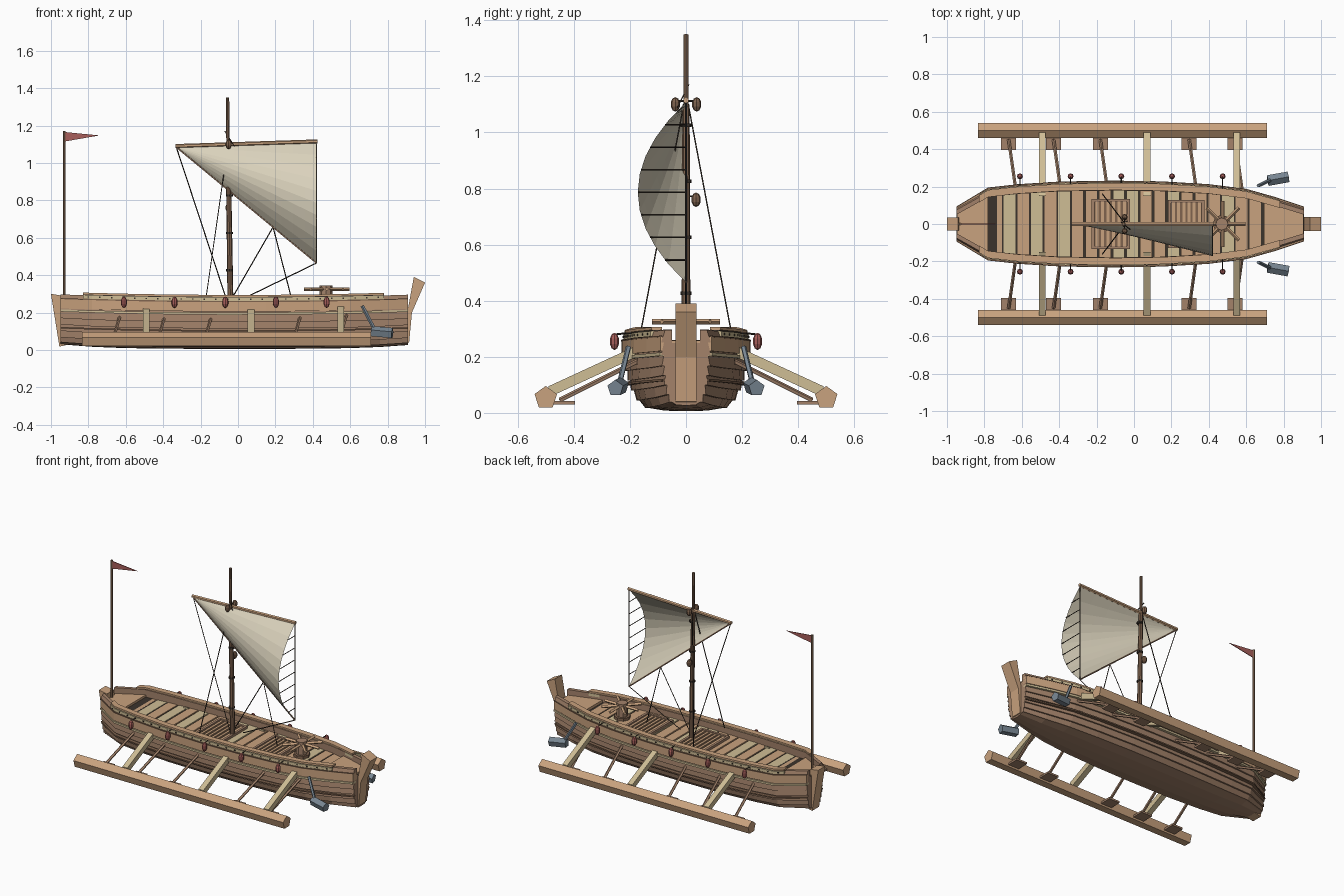
import bpy, bmesh, math
from mathutils import Vector

cube = bpy.data.objects.get("Cube")
if cube:
    bpy.data.objects.remove(cube, do_unlink=True)


def material(name, hexcode):
    srgb = [int(hexcode[i:i + 2], 16) / 255 for i in (0, 2, 4)]
    col = [c / 12.92 if c < 0.04 else ((c + 0.055) / 1.055) ** 2.4 for c in srgb] + [1]
    m = bpy.data.materials.new(name)
    m.use_nodes = True
    m.diffuse_color = col
    m.node_tree.nodes["Principled BSDF"].inputs["Base Color"].default_value = col
    return m


tan = material("tan wood", "C9A27E")
light = material("light wood", "CFBD95")
plank = material("plank brown", "A3826A")
brown = material("dark brown wood", "80644F")
dark = material("rope black", "3B332C")
cloth = material("sail cream", "DAD2BC")
red = material("red", "A85F5B")
metal = material("grey metal", "788692")


def finish(name, bm, *mats):
    bmesh.ops.recalc_face_normals(bm, faces=bm.faces)
    me = bpy.data.meshes.new(name)
    bm.to_mesh(me)
    bm.free()
    ob = bpy.data.objects.new(name, me)
    bpy.context.collection.objects.link(ob)
    for m in mats:
        me.materials.append(m)
    return ob


def loft(name, rings, *mats, rule=None):
    """Skin closed rings in order and cap both ends."""
    bm = bmesh.new()
    vs = [[bm.verts.new(p) for p in r] for r in rings]
    n = len(vs[0])
    for a, b in zip(vs, vs[1:]):
        for i in range(n):
            f = bm.faces.new((a[i], a[(i + 1) % n], b[(i + 1) % n], b[i]))
            f.material_index = rule(i) if rule else 0
    bm.faces.new(vs[0])
    bm.faces.new(vs[-1])
    return finish(name, bm, *mats)


def rod(name, p0, p1, r, mat, sides=6, r2=None):
    p0, p1 = Vector(p0), Vector(p1)
    bm = bmesh.new()
    bmesh.ops.create_cone(bm, cap_ends=True, segments=sides, radius1=r,
                          radius2=r if r2 is None else r2, depth=(p1 - p0).length)
    ob = finish(name, bm, mat)
    ob.rotation_euler = (p1 - p0).to_track_quat('Z', 'Y').to_euler()
    ob.location = (p0 + p1) / 2
    return ob


def rope(name, p0, p1):
    return rod(name, p0, p1, 0.003, dark, 4)


def box(name, c, size, mat):
    bm = bmesh.new()
    bmesh.ops.create_cube(bm, size=1)
    bmesh.ops.scale(bm, vec=size, verts=bm.verts)
    ob = finish(name, bm, mat)
    ob.location = c
    return ob


def bead(name, c, r, h, mat):
    bm = bmesh.new()
    bmesh.ops.create_uvsphere(bm, u_segments=8, v_segments=5, radius=1)
    bmesh.ops.scale(bm, vec=(r, r, h), verts=bm.verts)
    ob = finish(name, bm, mat)
    ob.location = c
    return ob


def extrude_y(name, pts, w, mat):
    return loft(name, [[(x, s * w, z) for x, z in pts] for s in (-1, 1)], mat)


# Hull plan outline
stations = [(-0.95, 0.08), (-0.78, 0.182), (-0.62, 0.2), (-0.4, 0.214), (-0.1, 0.219),
            (0.15, 0.215), (0.4, 0.2), (0.6, 0.175), (0.76, 0.13), (0.91, 0.08)]


def half(x):
    for (a, wa), (b, wb) in zip(stations, stations[1:]):
        if x <= b:
            return wa + (wb - wa) * (x - a) / (b - a)
    return stations[-1][1]


def sheer(x):
    return 0.012 * (x / 0.8) ** 2


# Clinker hull: each strake's lower edge stands proud of the one below
curve = [(0.3, 0.008), (0.62, 0.018), (0.76, 0.045), (0.85, 0.08), (0.91, 0.115),
         (0.95, 0.15), (0.98, 0.19), (0.98, 0.235), (0.93, 0.28)]
section = [(0.0, 0.006, 0)]
for low, top in zip(curve, curve[1:]):
    section += [(low[0], low[1], 0.01), (top[0], top[1], 0)]
section += [(0.93, 0.28, -0.025), (0.93, 0.232, -0.025)]
rings = []
for x, w in stations:
    side = [(x, max(f * w + o, 0), z + (0.03 * abs(x) ** 4) * (1 - z / 0.28) + sheer(x) * z / 0.28)
            for f, z, o in section]
    rings.append(side + [(px, -py, pz) for px, py, pz in side[:0:-1]])
count = len(section)
loft("hull", rings, plank, dark, rule=lambda i: int(i == count - 1))


def strip(name, s, x0, x1, inner, outer, z0, z1, mat):
    xs = [x0] + [x for x, w in stations if x0 < x < x1] + [x1]
    out = []
    for x in xs:
        w, dz = half(x), sheer(x)
        out.append([(x, s * (w + inner), z0 + dz), (x, s * (w + outer), z0 + dz),
                    (x, s * (w + outer), z1 + dz), (x, s * (w + inner), z1 + dz)])
    return loft(name, out, mat)


# Wales, belts and rails on both sides
for s in (-1, 1):
    strip("wale", s, -0.95, 0.91, -0.03, 0.011, 0.205, 0.255, tan)
    strip("belt", s, -0.95, 0.91, -0.02, 0.013, 0.188, 0.2, light)
    strip("lower_belt", s, -0.95, 0.91, -0.02, 0.004, 0.098, 0.106, brown)
    strip("gunwale", s, -0.83, 0.78, -0.035, 0.004, 0.262, 0.28, light)
    strip("seam", s, -0.83, 0.78, -0.033, 0.006, 0.256, 0.262, brown)
    strip("top_rail", s, -0.83, 0.78, -0.038, 0.0, 0.284, 0.294, tan)
    strip("rail_gap", s, -0.83, 0.78, -0.03, -0.004, 0.28, 0.284, dark)
    strip("rail_edge", s, -0.95, 0.91, 0.006, 0.012, 0.255, 0.26, brown)
    for i in range(26):
        x = -0.8 + i * 0.062
        box("rail_peg", (x, s * (half(x) + 0.004), 0.271 + sheer(x)), (0.008, 0.006, 0.007), dark)

# Cross planking of the deck
width = 0.073
for i in range(20):
    x0 = -0.77 + i * width
    x1 = x0 + width - 0.01
    ring = [[(x, s * (half(x) - 0.028), z) for s, z in ((-1, 0.22), (1, 0.22), (1, 0.242), (-1, 0.242))]
            for x in (x0, x1)]
    loft("deck_plank", ring, light if i % 4 == 1 or i % 7 == 3 else tan)
for name, x0, x1 in (("stern_deck", -0.945, -0.78), ("bow_deck", 0.695, 0.905)):
    loft(name, [[(x, s * (half(x) - 0.01), z) for s, z in ((-1, 0.22), (1, 0.22), (1, 0.258), (-1, 0.258))]
                for x in (x0, x1)], tan)

# Stem and stern posts
extrude_y("stem", [(0.89, 0.03), (0.905, 0.2), (0.94, 0.39), (1.0, 0.36), (0.93, 0.2), (0.915, 0.04)], 0.037, tan)
extrude_y("stern_post", [(-1, 0.3), (-0.94, 0.29), (-0.9, 0.03), (-0.955, 0.018)], 0.036, tan)

# Deck gratings
for cx, w, h in ((-0.125, 0.19, 0.25), (0.28, 0.18, 0.24)):
    box("hatch_well", (cx, 0, 0.24), (w, h, 0.012), brown)
    for s in (-1, 1):
        box("hatch_side", (cx + s * w / 2, 0, 0.246), (0.016, h + 0.016, 0.024), plank)
        box("hatch_end", (cx, s * h / 2, 0.246), (w, 0.016, 0.024), plank)
    for i in range(6):
        box("hatch_slat", (cx + (i - 2.5) * w / 6.5, 0, 0.247), (0.016, h, 0.012), tan)

# Capstan
rod("capstan_base", (0.47, 0, 0.235), (0.47, 0, 0.26), 0.05, brown, 8)
rod("capstan_drum", (0.47, 0, 0.25), (0.47, 0, 0.345), 0.034, plank, 8)
for i in range(4):
    a = math.radians(45 * i)
    d = Vector((math.cos(a), math.sin(a), 0)) * 0.122
    c = Vector((0.475, 0, 0.325))
    rod("capstan_bar", c - d, c + d, 0.01, tan, 4)

# Outriggers
for s in (-1, 1):
    pent = [(s * 0.5 + 0.042 * math.sin(k * math.tau / 5), 0.054 + 0.042 * math.cos(k * math.tau / 5))
            for k in range(5)]
    loft("float", [[(x, y, z) for y, z in pent] for x in (-0.835, 0.71)], tan)
    for x in (-0.49, 0.07, 0.55):
        loft("outrigger_beam", [[(x + dx, s * y, z + dz) for dx, dz in
                                 ((-0.018, -0.02), (0.018, -0.02), (0.018, 0.02), (-0.018, 0.02))]
                                for y, z in ((0.15, 0.232), (0.49, 0.075))], light)
    for x in (-0.67, -0.43, -0.18, 0.295, 0.54):
        rod("strut", (x, s * 0.45, 0.045), (x + 0.04, s * 0.17, 0.185), 0.009, plank, 5)
        box("strut_foot", (x, s * 0.44, 0.036), (0.08, 0.09, 0.012), plank)
    # Fenders
    for i in range(5):
        x = -0.61 + i * 0.271
        bead("fender", (x, s * 0.255, 0.255), 0.017, 0.031, red)
        rope("fender_lashing", (x, s * 0.255, 0.28), (x, s * (half(x) - 0.01), 0.285))
    # Anchors
    rod("anchor_shank", (0.665, s * 0.205, 0.235), (0.735, s * 0.238, 0.1), 0.01, metal, 5)
    rod("anchor_head", (0.715, s * 0.232, 0.098), (0.825, s * 0.252, 0.088), 0.03, metal, 5)

# Mast with blocks
rod("mast", (-0.04, 0, 0.23), (-0.053, 0, 1.1), 0.016, brown, 8, 0.013)
rod("topmast", (-0.053, 0, 1.05), (-0.056, 0, 1.35), 0.009, brown, 8)
for z in (0.42, 0.62, 0.82, 1.02):
    rod("mast_band", (-0.046, 0, z), (-0.046, 0, z + 0.012), 0.019, dark, 8)
for y, z in ((-0.038, 1.1), (0.038, 1.1), (0.036, 0.76)):
    bead("block", (-0.05, y, z), 0.017, 0.026, brown)
    rope("block_strop", (-0.05, 0, z + 0.012), (-0.05, y, z + 0.012))

# Sail: triangle bellied to one side, deepest at the leech
peak, yard_end, clew = Vector((-0.33, 0, 1.085)), Vector((0.42, 0, 1.108)), Vector((0.42, 0, 0.465))


def sail_point(u, v):
    p = peak.lerp(yard_end, u).lerp(peak.lerp(clew, u), v)
    p.y = -0.172 * u ** 1.15 * 4 * v * (1 - v)
    return p


bm = bmesh.new()
N, M = 12, 10
grid = [[bm.verts.new(sail_point(i / N, j / M)) for j in range(M + 1)] for i in range(1, N + 1)]
tip = bm.verts.new(peak)
for j in range(M):
    bm.faces.new((tip, grid[0][j], grid[0][j + 1]))
    for a, b in zip(grid, grid[1:]):
        bm.faces.new((a[j], b[j], b[j + 1], a[j + 1]))
finish("sail", bm, cloth)
rod("yard", (-0.335, 0, 1.09), (0.425, 0, 1.115), 0.011, tan)
rod("foot_spar", peak, clew, 0.005, plank, 5)

# Rigging
rope("leech_line", yard_end, clew)
for j in range(1, 8):
    p = sail_point(1, j / 8)
    rope("leech_rung", p, (p.x, 0, p.z))
for s in (-1, 1):
    rope("shroud", (-0.053, s * 0.008, 1.1), (-0.17, s * 0.162, 0.285))
foot = peak.lerp(clew, 0.69)
rope("tack_line", peak, (-0.055, 0, 0.25))
rope("sheet", clew, (0.04, 0, 0.28))
rope("foot_line", foot, (-0.03, 0, 0.28))
rope("aft_foot_line", foot, (0.29, 0, 0.26))
rope("halyard", (-0.07, 0.01, 1.17), (-0.02, -0.03, 1.09))

# Flag
rod("flagstaff", (-0.93, 0, 0.25), (-0.93, 0, 1.17), 0.008, brown)
extrude_y("pennant", [(-0.925, 1.165), (-0.74, 1.147), (-0.925, 1.115)], 0.002, red)
